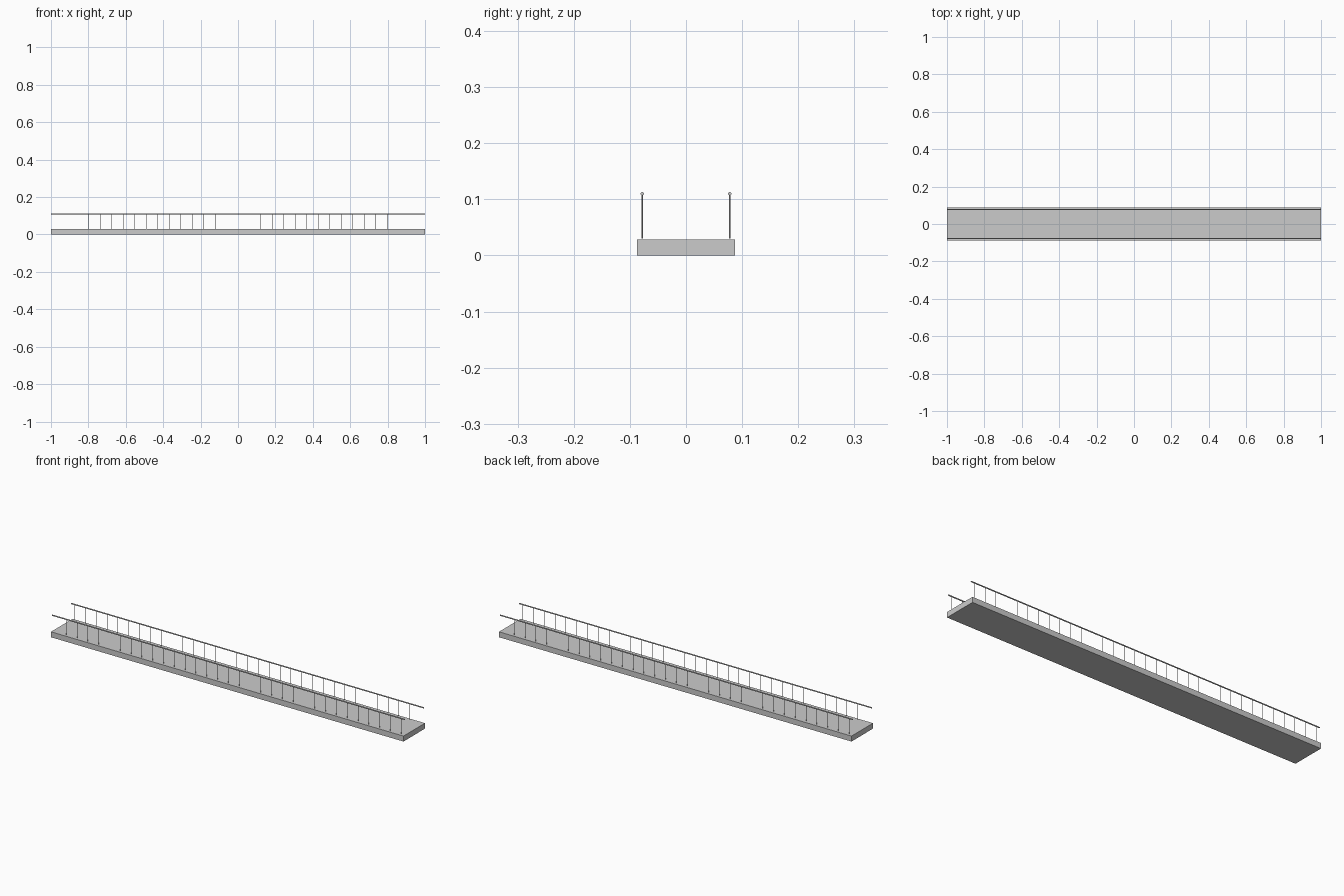
import bpy, math

if "Cube" in bpy.data.objects:
    bpy.data.objects.remove(bpy.data.objects["Cube"])

DECK_W, DECK_H = 0.174, 0.028
RAIL_Y, RAIL_Z, RAIL_R = 0.078, 0.110, 0.003
POST_R, POST_COUNT, POST_END = 0.001, 33, 0.981
POST_BOTTOM = DECK_H + 0.002


def cylinder(name, radius, length, location, rotation=(0, 0, 0), sides=12):
    bpy.ops.mesh.primitive_cylinder_add(vertices=sides, radius=radius, depth=length,
                                        location=location, rotation=rotation)
    obj = bpy.context.object
    obj.name = name
    bpy.ops.object.shade_smooth_by_angle()
    return obj


# Walkway slab
bpy.ops.mesh.primitive_cube_add(size=1, location=(0, 0, DECK_H / 2))
deck = bpy.context.object
deck.name = "walkway_deck"
deck.scale = (2, DECK_W, DECK_H)
bpy.ops.object.transform_apply(location=False, rotation=False, scale=True)

# Handrails with a row of slim posts on each side
post_len = RAIL_Z - POST_BOTTOM
for side, y in (("front", -RAIL_Y), ("back", RAIL_Y)):
    cylinder(side + "_handrail", RAIL_R, 2, (0, y, RAIL_Z), (0, math.pi / 2, 0))
    posts = cylinder(side + "_railing_posts", POST_R, post_len,
                     (-POST_END, y, POST_BOTTOM + post_len / 2), sides=8)
    row = posts.modifiers.new("post_row", 'ARRAY')
    row.count = POST_COUNT
    row.use_relative_offset = False
    row.use_constant_offset = True
    row.constant_offset_displace = (2 * POST_END / (POST_COUNT - 1), 0, 0)
